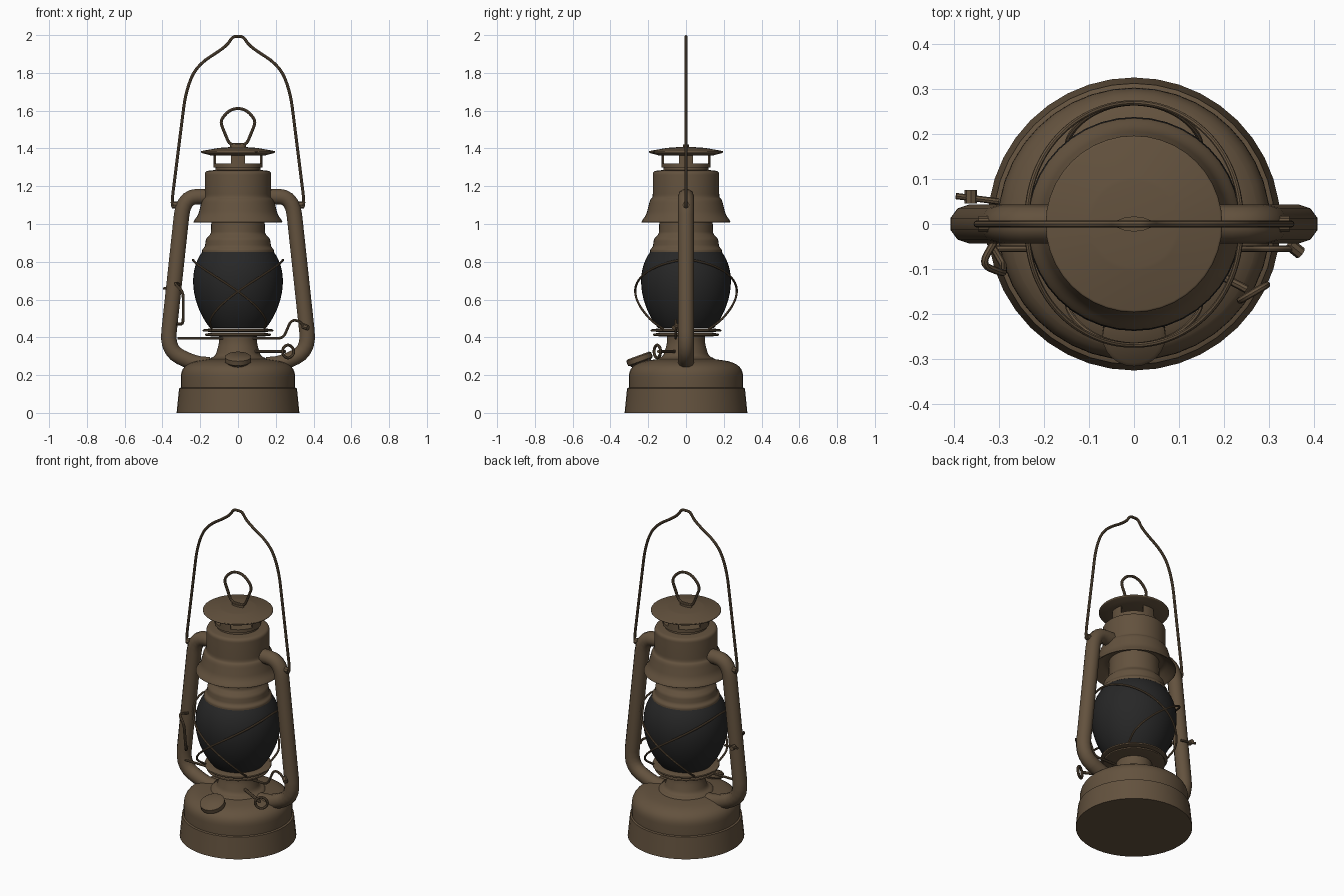
import bpy, bmesh
from math import sin, cos, sqrt, radians, pi
from mathutils import Vector, Matrix

if "Cube" in bpy.data.objects:
    bpy.data.objects.remove(bpy.data.objects["Cube"], do_unlink=True)


def material(name, red, green, blue):
    colour = (red, green, blue, 1)
    mat = bpy.data.materials.new(name)
    mat.use_nodes = True
    mat.diffuse_color = colour
    mat.node_tree.nodes["Principled BSDF"].inputs["Base Color"].default_value = colour
    return mat


BROWN = material("aged brown metal", .125, .084, .048)
DARK = material("smoked dark glass", .02, .02, .02)


def finish(name, mesh, mat):
    """Link a mesh as a smooth-shaded part with sharp creases."""
    mesh.materials.clear()
    mesh.materials.append(mat)
    part = bpy.data.objects.new(name, mesh)
    bpy.context.scene.collection.objects.link(part)
    bpy.ops.object.select_all(action="DESELECT")
    part.select_set(True)
    bpy.context.view_layer.objects.active = part
    bpy.ops.object.shade_smooth_by_angle(angle=radians(40))
    return part


def flat(points, y=0):
    """Turn (x, z) pairs into points on a plane facing the front."""
    return [Vector((x, y, z)) for x, z in points]


def mirrored(half):
    """Complete a path that ends on the centre line."""
    return half + [Vector((-p.x, p.y, p.z)) for p in reversed(half[:-1])]


def rounded(points, soft, count=5):
    """Replace each inner corner of a path by a short curve."""
    points = [Vector(p) for p in points]
    path = [points[0]]
    for before, corner, after in zip(points, points[1:], points[2:]):
        start, end = (corner + (other - corner).normalized() * min(soft, (other - corner).length * .49)
                      for other in (before, after))
        for step in range(count + 1):
            t = step / count
            path.append(start.lerp(corner, t).lerp(corner.lerp(end, t), t))
    return path + [points[-1]]


def lathe(name, profile, soft=0, mat=BROWN, steps=40, start=0, sweep=2 * pi, closed=False, place=None):
    """Spin a profile of (radius, height) points about z and cap the open ends."""
    bm = bmesh.new()
    path = rounded(flat(profile), soft) if soft else flat(profile)
    turn = Matrix.Rotation(start, 4, "Z")
    verts = [bm.verts.new(turn @ p) for p in path]
    edges = [bm.edges.new(pair) for pair in zip(verts, verts[1:])]
    if closed:
        edges.append(bm.edges.new((verts[-1], verts[0])))
    bmesh.ops.spin(bm, geom=verts + edges, cent=(0, 0, 0), axis=(0, 0, 1),
                   angle=sweep, steps=steps, use_duplicate=False)
    bmesh.ops.remove_doubles(bm, verts=bm.verts[:], dist=.0005)
    bmesh.ops.holes_fill(bm, edges=[e for e in bm.edges if e.is_boundary], sides=0)
    bmesh.ops.recalc_face_normals(bm, faces=bm.faces[:])
    if place:
        bm.transform(place)
    mesh = bpy.data.meshes.new(name)
    bm.to_mesh(mesh)
    bm.free()
    return finish(name, mesh, mat)


def tube(name, points, radius, soft=.03, sides=2):
    """Round rod along a path with rounded corners."""
    curve = bpy.data.curves.new(name, "CURVE")
    curve.dimensions = "3D"
    curve.bevel_depth = radius
    curve.bevel_resolution = sides
    curve.use_fill_caps = True
    path = rounded(points, soft)
    spline = curve.splines.new("POLY")
    spline.points.add(len(path) - 1)
    for point, p in zip(spline.points, path):
        point.co = (*p, 1)
    helper = bpy.data.objects.new("path", curve)
    bpy.context.scene.collection.objects.link(helper)
    graph = bpy.context.evaluated_depsgraph_get()
    mesh = bpy.data.meshes.new_from_object(helper.evaluated_get(graph))
    bpy.data.objects.remove(helper, do_unlink=True)
    return finish(name, mesh, BROWN)


# Fuel tank
lathe("fuel_tank_rim", [(.3, 0), (.325, 0), (.312, .13), (.3, .135)])
lathe("fuel_tank", [(.29, .02), (.303, .1), (.302, .23), (.25, .27), (.15, .285)], soft=.04)

# Burner collar and globe plate
lathe("burner_collar", [(.16, .27), (.15, .29), (.12, .3), (.1, .37), (.1, .41)], soft=.02)
for number, radius in enumerate((.175, .187)):
    height = .405 + number * .023
    lathe(f"globe_plate_{number + 1}", [(.14, height), (radius, height + .004),
                                        (radius, height + .014), (.14, height + .02)], soft=.004)

# Glass globe: an ellipse that widens a little upward
BELLY, REACH = .655, .29
globe = []
for step in range(17):
    t = -.71 + step * .09
    globe.append((.235 * sqrt(1 - t * t) * (1 + .15 * t), BELLY + REACH * t))
lathe("globe", globe, mat=DARK)

# Chimney above the globe
lathe("globe_collar", [(.19, .852), (.19, .866), (.175, .88), (.17, .92), (.143, .95), (.14, 1.06)],
      soft=.01)

# Flared hood, open underneath
lathe("hood", [(.14, 1.06), (.17, 1.06), (.23, 1.008), (.238, 1.01), (.21, 1.05), (.19, 1.13),
               (.176, 1.14), (.176, 1.28), (.12, 1.286)], soft=.02)
lathe("vent_ring", [(.12, 1.28), (.118, 1.3), (.13, 1.3), (.13, 1.32)])

# Four curved posts between the ring and the cap
POST_WIDTH = .56
for number in range(4):
    lathe(f"vent_post_{number + 1}", [(.12, 1.31), (.13, 1.31), (.13, 1.37), (.12, 1.37)], steps=4,
          start=number * pi / 2 - POST_WIDTH / 2, sweep=POST_WIDTH, closed=True)

# Domed top cap with its hanging ring
lathe("top_cap", [(.14, 1.362), (.17, 1.37), (.196, 1.377), (.196, 1.386), (.1, 1.403), (0, 1.41)],
      soft=.005)
lathe("ring_clip", [(.042, 1.4), (.042, 1.42)], steps=12, place=Matrix.Diagonal((1, .4, 1, 1)))
tube("top_ring", mirrored(flat([(0, 1.42), (.045, 1.42), (.096, 1.545), (.05, 1.6), (0, 1.615)])), .008)

# Bail handle
tube("bail_handle", mirrored(flat([(.32, 1.1), (.355, 1.08), (.277, 1.7), (.22, 1.84), (.06, 1.94),
                                   (.03, 1.992), (0, 1.992)])), .008, soft=.09)

# Air tubes, handle ears and globe guard wires, same on both sides
for side, s in (("left", 1), ("right", -1)):
    frame = [(.14, 1.145), (.288, 1.145), (.376, .33), (.23, .26), (.15, .255)]
    tube(f"air_tube_{side}", flat([(s * x, z) for x, z in frame]), .043, soft=.1, sides=3)
    tube(f"handle_ear_{side}", flat([(s * .29, 1.1), (s * .345, 1.1)]), .018)
    for face, f in (("front", -1), ("back", 1)):
        wire = []
        for step in range(15):
            t = step / 14
            z = .81 - .37 * t ** 1.8
            radius = .18 + .09 * sqrt(max(0, 1 - ((z - .65) / .21) ** 2))
            angle = radians(140 * t)
            wire.append((s * radius * cos(angle), f * radius * sin(angle), z))
        tube(f"guard_wire_{face}_{side}", wire, .006)

# Tilted filler cap on its neck
lean = Matrix.Translation((0, -.245, .283)) @ Matrix.Rotation(radians(20), 4, "X")
lathe("filler_neck", [(.045, -.07), (.048, -.03), (.065, -.01)], steps=24, place=lean)
lathe("filler_cap", [(.06, -.015), (.07, -.01), (.07, .015), (.06, .022)], steps=24, place=lean)

# Wick knob: a shaft with a wire ring
tube("wick_shaft", [(.07, -.05, .325), (.25, -.145, .325)], .009)
bpy.ops.mesh.primitive_torus_add(major_radius=.034, minor_radius=.008, major_segments=20,
                                 minor_segments=8, location=(.265, -.152, .325),
                                 rotation=(pi / 2, 0, pi / 6))
wick_ring = bpy.context.object
wick_ring.name = "wick_ring"
wick_ring.data.materials.append(BROWN)
bpy.ops.object.shade_smooth_by_angle(angle=radians(40))

# Globe lifting lever and the latch on the right tube
tube("lift_lever", flat([(-.32, .395), (.24, .395), (.28, .49), (.32, .49), (.36, .45)], y=-.055), .007)
tube("lever_knob", [(.345, -.045, .46), (.37, -.065, .45)], .014)
tube("latch_wire", [(-.31, -.04, .68), (-.34, -.09, .69), (-.29, -.11, .64), (-.29, -.09, .47),
                    (-.32, -.04, .47)], .008)
tube("latch_pin", [(-.3, .05, .65), (-.395, .062, .66)], .007)
tube("latch_knob", [(-.362, .045, .655), (-.362, .075, .655)], .014)
